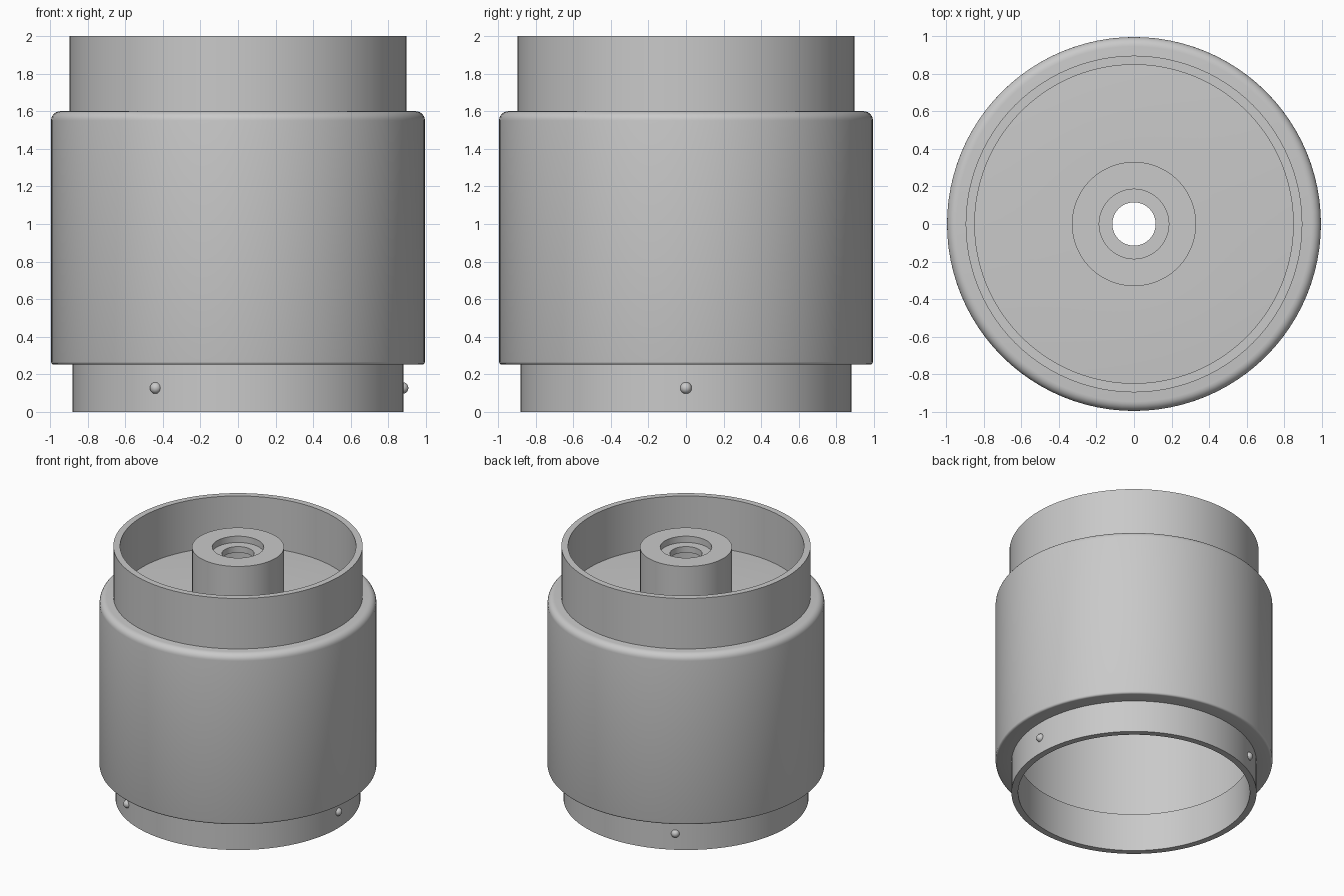
import bpy, bmesh, math
from mathutils import Vector

cube = bpy.data.objects.get("Cube")
if cube:
    bpy.data.objects.remove(cube, do_unlink=True)

SEGMENTS = 96

# One plain grey for the whole model
grey = bpy.data.materials.new("grey_metal")
grey.use_nodes = True
colour = (0.585, 0.585, 0.585, 1)
grey.diffuse_color = colour
grey.node_tree.nodes["Principled BSDF"].inputs["Base Color"].default_value = colour


def finish(bm, name, angle=35):
    bmesh.ops.recalc_face_normals(bm, faces=bm.faces)
    mesh = bpy.data.meshes.new(name)
    bm.to_mesh(mesh)
    bm.free()
    mesh.materials.append(grey)
    obj = bpy.data.objects.new(name, mesh)
    bpy.context.collection.objects.link(obj)
    bpy.ops.object.select_all(action="DESELECT")
    obj.select_set(True)
    bpy.context.view_layer.objects.active = obj
    bpy.ops.object.shade_smooth_by_angle(angle=math.radians(angle))
    return obj


def fillet(r, z, radius, start, steps=6):
    """Quarter-round profile points about centre (r, z), turning clockwise."""
    angles = [math.radians(start - 90 * i / steps) for i in range(steps + 1)]
    return [(r + radius * math.cos(a), z + radius * math.sin(a)) for a in angles]


def lathe(name, profile):
    """Revolve a closed (radius, height) profile around the z axis."""
    bm = bmesh.new()
    verts = [bm.verts.new((r, 0, z)) for r, z in profile]
    edges = [bm.edges.new((v, verts[i - 1])) for i, v in enumerate(verts)]
    bmesh.ops.spin(bm, geom=verts + edges, axis=(0, 0, 1), cent=(0, 0, 0),
                   angle=math.tau, steps=SEGMENTS, use_duplicate=False)
    bmesh.ops.remove_doubles(bm, verts=bm.verts, dist=0.0005)
    return finish(bm, name)


def tube(name, inner, outer, bottom, top):
    return lathe(name, [(inner, bottom), (outer, bottom), (outer, top), (inner, top)])


# Main housing: thin-walled drum with a rounded shoulder and open centre
WALL = 0.048
BODY, DECK, SKIRT, BOSS = 0.994, 1.6, 0.252, 0.33
lathe("housing",
      [(BOSS - 0.02, DECK)]
      + fillet(BODY - 0.05, DECK - 0.05, 0.05, 90)
      + fillet(BODY - 0.015, SKIRT + 0.015, 0.015, 0, 3)
      + [(0.86, SKIRT), (0.86, SKIRT + WALL), (BODY - WALL, SKIRT + WALL),
         (BODY - WALL, DECK - WALL), (BOSS - 0.02, DECK - WALL)])

# Collars above and below the housing
tube("upper_collar", 0.895 - WALL, 0.895, DECK - 0.02, 2.0)
tube("lower_collar", 0.88 - WALL, 0.88, 0.0, SKIRT + WALL)

# Hollow central boss with a counterbored, pierced cap
HOLE, BORE, TOP, SEAT = 0.115, 0.185, 1.99, 1.94
lathe("centre_boss", [(BOSS, DECK - WALL), (BOSS, TOP), (BORE, TOP), (BORE, SEAT),
                      (HOLE, SEAT), (HOLE, SEAT - WALL), (BOSS - WALL, SEAT - WALL),
                      (BOSS - WALL, DECK - WALL)])

# Three locating studs around the lower collar
for i in range(3):
    a = math.tau * i / 3
    bm = bmesh.new()
    bmesh.ops.create_uvsphere(bm, u_segments=24, v_segments=16, radius=0.031)
    bmesh.ops.translate(bm, verts=bm.verts,
                        vec=Vector((0.875 * math.cos(a), 0.875 * math.sin(a), 0.128)))
    finish(bm, f"locating_stud_{i + 1}")
